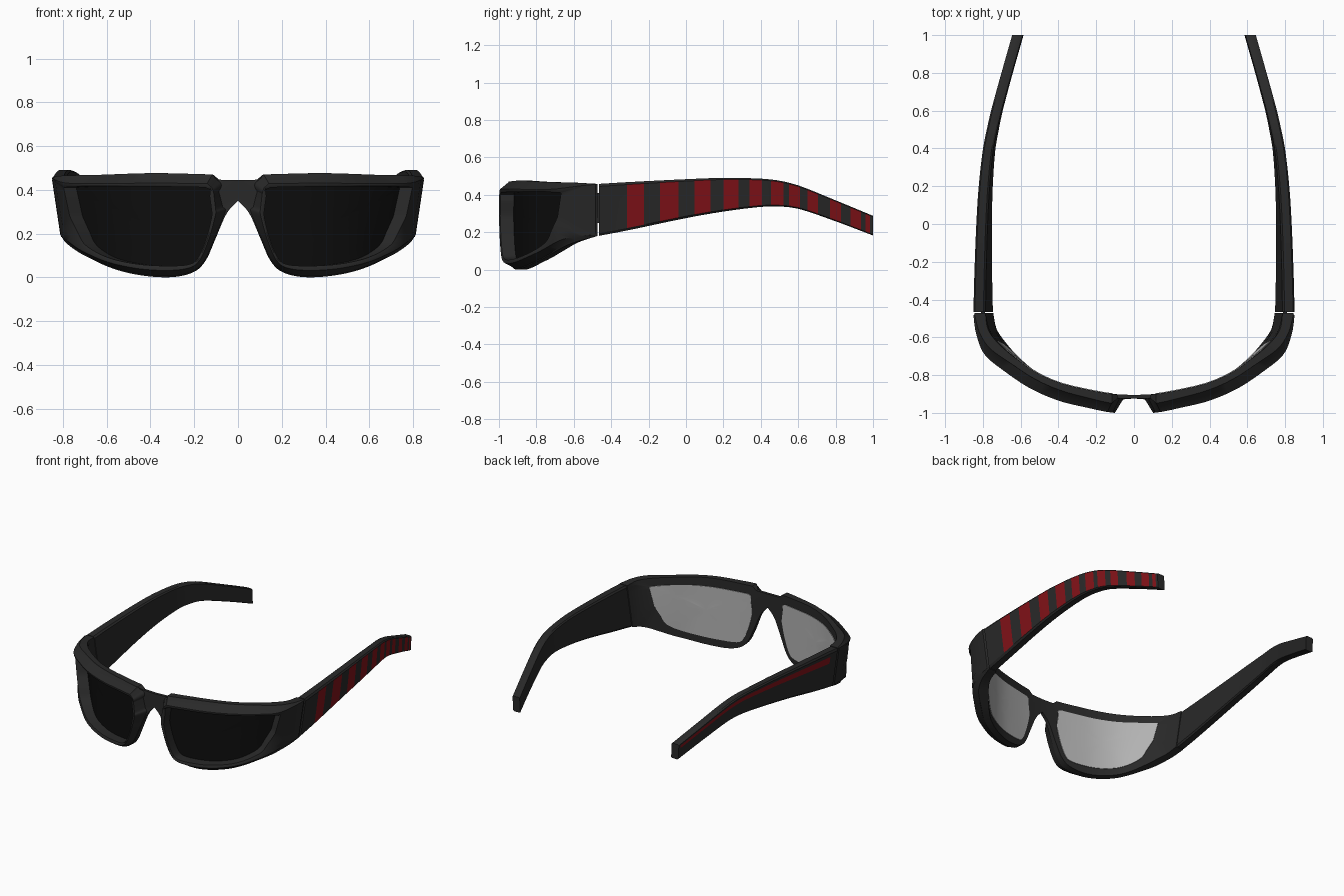
import bpy, bmesh, math
from mathutils import Vector

if "Cube" in bpy.data.objects:
    bpy.data.objects.remove(bpy.data.objects["Cube"])


def material(name, rgb):
    m = bpy.data.materials.new(name)
    m.diffuse_color = (*rgb, 1)
    m.use_nodes = True
    m.node_tree.nodes["Principled BSDF"].inputs["Base Color"].default_value = m.diffuse_color
    return m


BLACK = material("frame_black", (0.022, 0.022, 0.022))
RED = material("stripe_red", (0.22, 0.006, 0.009))
DARK = material("lens_dark", (0.004, 0.004, 0.004))
SILVER = material("lens_silver", (0.45, 0.45, 0.45))


def curve(keys, t):
    """Smooth interpolation of rows whose first value is the parameter."""
    n = len(keys)
    i = max(j for j in range(n - 1) if j == 0 or keys[j][0] <= t)

    def slope(j, c):
        a, b = keys[max(j - 1, 0)], keys[min(j + 1, n - 1)]
        return (b[c] - a[c]) / (b[0] - a[0])
    a, b = keys[i], keys[i + 1]
    h = b[0] - a[0]
    s = (t - a[0]) / h
    return [(2*s**3 - 3*s*s + 1) * a[c] + (s**3 - 2*s*s + s) * h * slope(i, c)
            + (3*s*s - 2*s**3) * b[c] + (s**3 - s*s) * h * slope(i + 1, c)
            for c in range(1, len(a))]


def finish(name, bm, mats, mirror=False, angle=32):
    bmesh.ops.recalc_face_normals(bm, faces=bm.faces[:])
    me = bpy.data.meshes.new(name)
    bm.to_mesh(me)
    bm.free()
    for m in mats:
        me.materials.append(m)
    ob = bpy.data.objects.new(name, me)
    bpy.context.collection.objects.link(ob)
    if mirror:
        mod = ob.modifiers.new("mirror", "MIRROR")
        mod.merge_threshold = 0.0005
    bpy.ops.object.select_all(action="DESELECT")
    ob.select_set(True)
    bpy.context.view_layer.objects.active = ob
    bpy.ops.object.shade_smooth_by_angle(angle=math.radians(angle))
    return ob


def skin(bm, r0, r1, mat=0):
    n = len(r0)
    for i in range(n):
        f = bm.faces.new((r0[i], r0[(i + 1) % n], r1[(i + 1) % n], r1[i]))
        f.material_index = mat


# Plan of the wrap: u, front x, front y, back x, back y
WRAP = [(0, 0, -1.002, 0, -.905), (.12, .12, -.998, .115, -.90),
        (.25, .25, -.972, .24, -.878), (.4, .4, -.935, .38, -.845),
        (.55, .55, -.87, .51, -.79), (.68, .68, -.785, .62, -.715),
        (.8, .795, -.69, .715, -.635), (.9, .838, -.58, .772, -.56),
        (1, .852, -.472, .787, -.472)]


def wrap(u, z, depth):
    fx, fy, bx, by = curve(WRAP, u)
    w = min(max((u - .55) / .35, 0), 1)
    lean = .15 * (.46 - z) * w * w * (3 - 2 * w)
    return Vector((bx + (fx - bx) * depth - lean, by + (fy - by) * depth, z))


# Rim rows: outer u,z / opening u,z / step inset / front inset / outer edge depth
RIM = [(0, .444, .13, .37, .7, .85, .2), (.09, .446, .127, .40, .1, .8, .2),
       (.12, .47, .15, .411, .08, .7, .5), (.4, .476, .4, .415, .08, .75, .4),
       (.68, .468, .68, .415, .08, .75, .4), (.85, .465, .79, .412, .05, .6, .6),
       (1, .458, .82, .41, .03, .06, .9), (1, .18, .80, .28, .03, .06, .9),
       (.88, .145, .765, .215, .1, .3, .8), (.77, .1, .72, .145, .1, .5, .6),
       (.65, .055, .6, .09, .1, .6, .5), (.49, .014, .46, .06, .1, .6, .5),
       (.33, 0, .32, .052, .1, .6, .5), (.215, .022, .22, .06, .1, .6, .5),
       (.155, .075, .18, .095, .1, .6, .4), (.11, .17, .145, .18, .1, .65, .35),
       (.055, .29, .122, .27, .15, .75, .25), (0, .35, .12, .3, .6, .85, .2)]


def rim_rows(sub=6):
    rows = []
    for lo, hi in ((0, 1), (1, 2), (2, 6), (6, 7), (7, 17), (17, 18)):
        keys = [(i, *RIM[i % 18]) for i in range(lo, hi + 1)]
        for k in range((hi - lo) * sub):
            rows.append(curve(keys, lo + k / sub))
    return rows


ROWS = rim_rows()

# Front frame: rims, bridge and end pieces lofted as nested loops
bm = bmesh.new()


def loop(inset, depth):
    ring = []
    for r in ROWS:
        t, d = inset(r), depth(r)
        u, z = r[0] + (r[2] - r[0]) * t, r[1] + (r[3] - r[1]) * t
        ring.append(bm.verts.new(wrap(max(u, 0), z, d)))
    return ring


loops = [loop(lambda r: 1, lambda r: 0), loop(lambda r: .5, lambda r: 0),
         loop(lambda r: 0, lambda r: 0), loop(lambda r: 0, lambda r: r[6]),
         loop(lambda r: r[4], lambda r: r[6] + .02), loop(lambda r: r[5], lambda r: 1),
         loop(lambda r: (1 + r[5]) / 2, lambda r: 1), loop(lambda r: 1, lambda r: .95)]
for a, b in zip(loops, loops[1:] + loops[:1]):
    skin(bm, a, b)
inner = [f for f in bm.faces if all(abs(v.co.x) < 1e-4 for v in f.verts)]
bmesh.ops.delete(bm, geom=inner, context="FACES")
finish("front_frame", bm, [BLACK], mirror=True)

# Lenses: dark outside, silver inside
bm = bmesh.new()
rims = []
for depth, mat in ((.22, 0), (-.04, 1)):
    prev = None
    for s in (1, .8, .6, .4, .2):
        ring = [bm.verts.new(wrap(.45 + (r[2] - .45) * s, .25 + (r[3] - .25) * s, depth))
                for r in ROWS]
        if prev:
            skin(bm, prev, ring, mat)
        else:
            rims.append(ring)
        prev = ring
    c = bm.verts.new(wrap(.45, .25, depth))
    for i in range(len(prev)):
        bm.faces.new((prev[i], prev[(i + 1) % len(prev)], c)).material_index = mat
skin(bm, *rims, 1)
finish("lenses", bm, [DARK, SILVER], mirror=True)

# Temples: y, outer x, bottom z, top z, width, lean
TEMPLE = [(-.466, .852, .18, .458, .065, .15), (-.3, .848, .212, .468, .063, .14),
          (0, .836, .275, .483, .06, .12), (.2, .823, .31, .49, .058, .1),
          (.4, .8, .335, .486, .055, .08), (.5, .78, .337, .475, .055, .07),
          (.6, .757, .325, .45, .055, .06), (.8, .702, .258, .37, .055, .05),
          (1, .645, .182, .287, .055, .05)]
STRIPES = [(-.315, -.225), (-.14, -.04), (.045, .13), (.2, .28), (.34, .405), (.455, .52),
           (.55, .61), (.65, .705), (.77, .83), (.88, .935), (.96, .985)]
# cross-section: fraction inwards, fraction upwards
SECTION = [(0, .05), (0, .68), (0, .86), (0, .95), (.15, 1), (.85, 1),
           (1, .96), (1, .04), (.85, 0), (.15, 0)]

edges = {round(y, 3) for s in STRIPES for y in s}
fill = {round(-.466 + i * 1.466 / 40, 3) for i in range(41)}
YS = sorted(edges | {y for y in fill if all(abs(y - e) > .012 for e in edges)})

for side, name in ((1, "right_temple"), (-1, "left_temple")):
    bm = bmesh.new()
    rings = []
    for y in YS:
        x, z0, z1, w, lean = curve(TEMPLE, y)
        rings.append([bm.verts.new((side * (x - a * w - lean * (1 - h) * (z1 - z0)),
                                    y, z0 + h * (z1 - z0))) for a, h in SECTION])
    for k in range(len(rings) - 1):
        mid = (YS[k] + YS[k + 1]) / 2
        striped = any(a < mid < b for a, b in STRIPES)
        for i in range(10):
            j = (i + 1) % 10
            f = bm.faces.new((rings[k][i], rings[k][j], rings[k + 1][j], rings[k + 1][i]))
            # cross stripes on the right, one lengthwise stripe on the left
            red = (striped and i < 3) if side > 0 else (i == 1 and -.4 < mid < .985)
            f.material_index = int(red)
    bm.faces.new(rings[0])
    bm.faces.new(rings[-1])
    finish(name, bm, [BLACK, RED])

# Hinges hidden between frame and temples
bm = bmesh.new()
bmesh.ops.create_cube(bm, size=1)
for v in bm.verts:
    v.co = Vector((.80 + v.co.x * .02, -.469 + v.co.y * .06, .33 + v.co.z * .16))
finish("hinges", bm, [BLACK], mirror=True)
